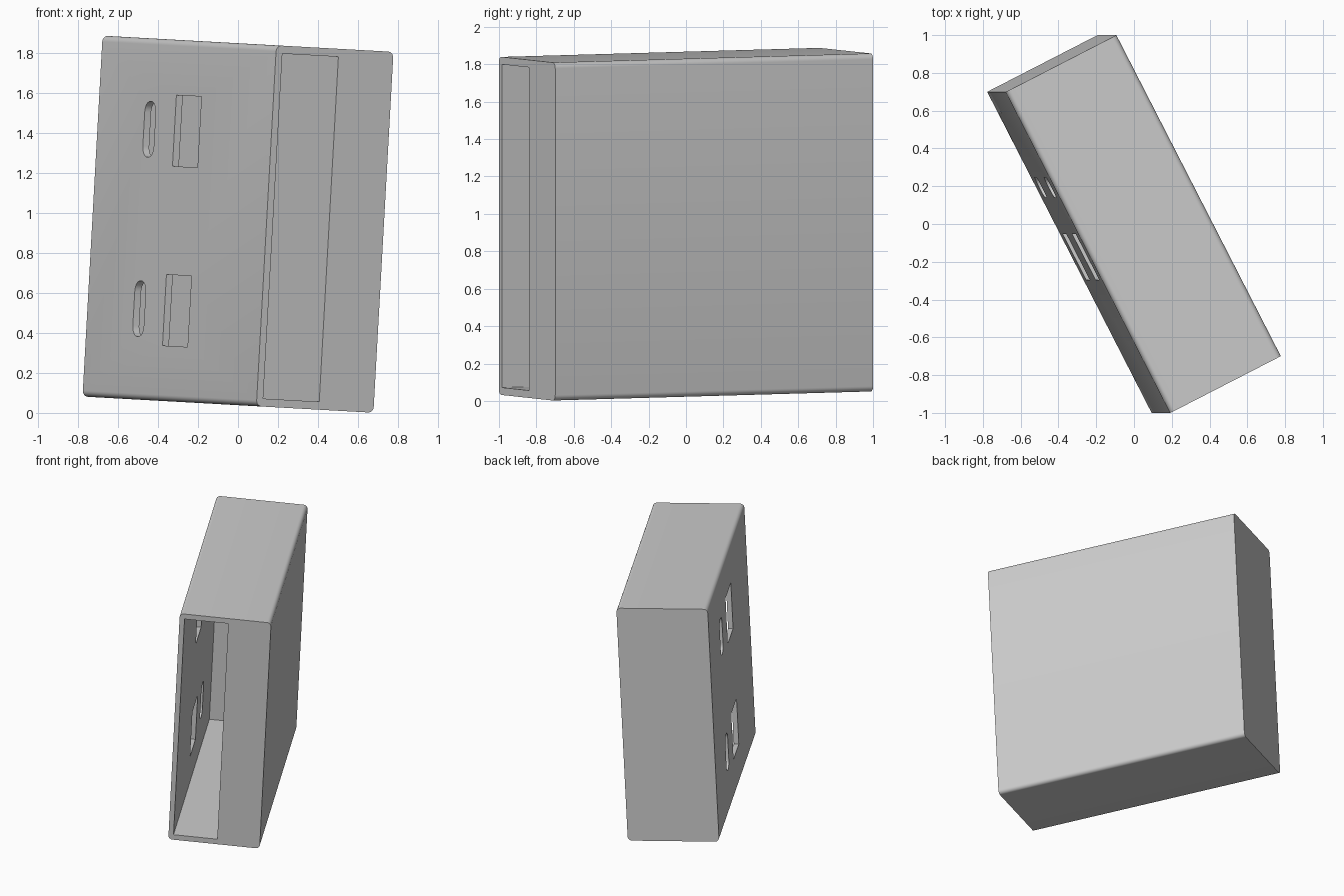
import bpy, bmesh
from mathutils import Matrix, Vector

cube = bpy.data.objects.get("Cube")
if cube:
    bpy.data.objects.remove(cube, do_unlink=True)

WIDTH, DEPTH, HEIGHT = 0.66, 1.91, 1.81
WALL = 0.036

grey = bpy.data.materials.new("light grey")
grey.use_nodes = True
grey.diffuse_color = (0.6, 0.6, 0.6, 1)
grey.node_tree.nodes["Principled BSDF"].inputs["Base Color"].default_value = (0.6, 0.6, 0.6, 1)


def block(name, low, high, axis=0, radius=0, segments=6):
    """Box between two corners, optionally rounding the edges along one axis."""
    low, high = Vector(low), Vector(high)
    size = high - low
    bm = bmesh.new()
    bmesh.ops.create_cube(bm, size=1)
    bmesh.ops.transform(
        bm, verts=bm.verts,
        matrix=Matrix.Translation((low + high) / 2) @ Matrix.Diagonal((*size, 1)))
    if radius:
        edges = [e for e in bm.edges
                 if abs((e.verts[0].co - e.verts[1].co)[axis]) > 0.5 * size[axis]]
        bmesh.ops.bevel(bm, geom=edges, offset=radius, segments=segments,
                        profile=0.5, affect='EDGES')
    mesh = bpy.data.meshes.new(name)
    bm.to_mesh(mesh)
    bm.free()
    mesh.materials.append(grey)
    obj = bpy.data.objects.new(name, mesh)
    bpy.context.collection.objects.link(obj)
    return obj


# Case with rounded long edges
half = Vector((WIDTH, DEPTH, HEIGHT)) / 2
case = block("case", -half, half, axis=1, radius=0.03)

# Deep cavity, open at the front end
left = -half.x + WALL
cutters = [block("cavity_cutter", (left, -half.y - 0.1, -half.z + 0.04),
                 (-half.x + 0.352, half.y - 0.04, half.z - 0.04))]

# Two windows and two rounded slots through the thin side wall
for z in (-0.45, 0.45):
    cutters.append(block("window_cutter", (-half.x - 0.1, -0.165, z - 0.178),
                         (left + 0.05, 0.11, z + 0.178)))
    cutters.append(block("slot_cutter", (-half.x - 0.1, 0.327, z - 0.14),
                         (left + 0.05, 0.447, z + 0.14), axis=0, radius=0.055))

bpy.ops.object.select_all(action='DESELECT')
case.select_set(True)
bpy.context.view_layer.objects.active = case
for cutter in cutters:
    cut = case.modifiers.new("cut", 'BOOLEAN')
    cut.operation = 'DIFFERENCE'
    cut.solver = 'EXACT'
    cut.object = cutter
    bpy.ops.object.modifier_apply(modifier=cut.name)
    bpy.data.objects.remove(cutter, do_unlink=True)

bpy.ops.object.shade_smooth_by_angle(angle=0.6)

# Tilted placement
up = Vector((0.0555, 0, 0.9985)).normalized()
across = Vector((0.8884, 0.4565, -0.0494)).normalized()
along = up.cross(across)
rotation = Matrix((across, along, up)).transposed().to_4x4()
case.matrix_world = Matrix.Translation((0, 0, 0.945)) @ rotation
